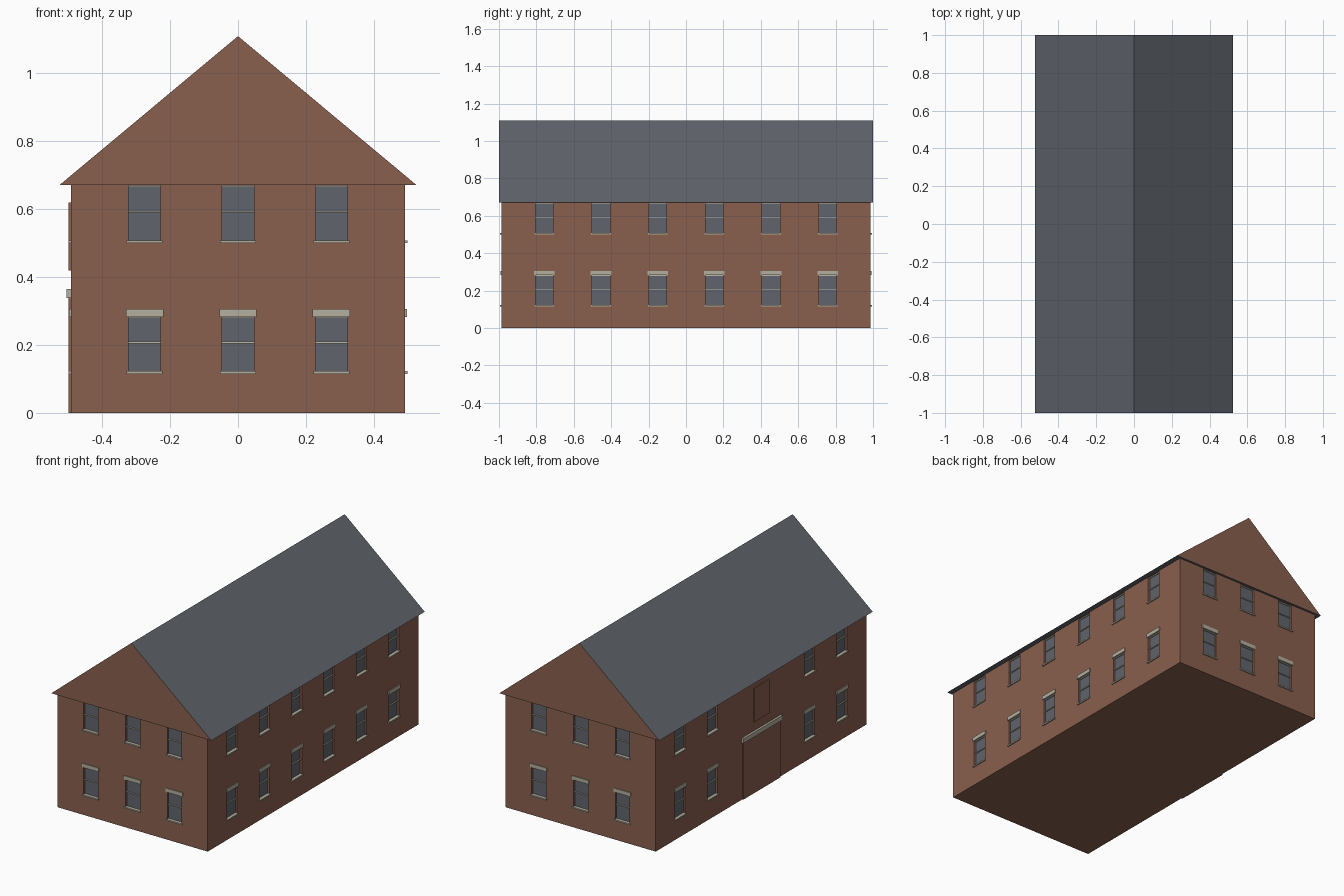
import bpy, bmesh
from math import radians
from mathutils import Matrix, Vector

cube = bpy.data.objects.get("Cube")
if cube:
    bpy.data.objects.remove(cube, do_unlink=True)


def material(name, rgb):
    m = bpy.data.materials.new(name)
    m.use_nodes = True
    m.diffuse_color = (*rgb, 1)
    m.node_tree.nodes["Principled BSDF"].inputs["Base Color"].default_value = (*rgb, 1)
    return m


BRICK = material("brick", (0.25, 0.115, 0.077))
SLATE = material("slate", (0.115, 0.125, 0.145))
GLASS = material("window glass", (0.117, 0.13, 0.15))
STONE = material("pale stone", (0.46, 0.43, 0.35))
CREAM = material("cream paint", (0.52, 0.50, 0.40))

HALF_X, HALF_Y, EAVES, RIDGE = 0.4925, 0.987, 0.672, 1.11
ROOF_X, ROOF_Y = 0.525, 1.0
WIN_W, RECESS = 0.094, 0.012
ROWS = ((0.12, 0.284), (0.505, 0.67))


def finish(name, bm, mats, matrix=None):
    if matrix:
        bm.transform(matrix)
    mesh = bpy.data.meshes.new(name)
    bm.to_mesh(mesh)
    bm.free()
    for m in mats:
        mesh.materials.append(m)
    ob = bpy.data.objects.new(name, mesh)
    bpy.context.collection.objects.link(ob)
    return ob


def add_box(bm, lo, hi):
    lo, hi = Vector(lo), Vector(hi)
    place = Matrix.Translation((lo + hi) / 2) @ Matrix.Diagonal((*(hi - lo), 1))
    bmesh.ops.create_cube(bm, size=1, matrix=place)


def quad(bm, points, mat=0):
    bm.faces.new([bm.verts.new(p) for p in points]).material_index = mat


def facade(side, matrix, half, centres):
    """Wall facing local -y with recessed windows, bars, sills and lintels."""
    spans = [(c - WIN_W / 2, c + WIN_W / 2) for c in centres]
    us = sorted([-half, half] + [u for s in spans for u in s])
    zs = [0, EAVES] + [z for r in ROWS for z in r]
    zs.sort()
    wall = bmesh.new()
    for i, (a, b) in enumerate(zip(us, us[1:])):
        for j, (lo, hi) in enumerate(zip(zs, zs[1:])):
            ring = [(a, lo), (b, lo), (b, hi), (a, hi)]
            if i % 2 and j % 2:
                # glass pane and its four reveals
                quad(wall, [(u, RECESS, z) for u, z in ring], 1)
                for p, q in zip(ring, ring[1:] + ring[:1]):
                    quad(wall, [(p[0], 0, p[1]), (q[0], 0, q[1]),
                                (q[0], RECESS, q[1]), (p[0], RECESS, p[1])])
            else:
                quad(wall, [(u, 0, z) for u, z in ring])
    bmesh.ops.remove_doubles(wall, verts=wall.verts, dist=1e-5)
    finish(side + "_wall", wall, [BRICK, GLASS], matrix)

    bars, sills, lintels = bmesh.new(), bmesh.new(), bmesh.new()
    for a, b in spans:
        for k, (lo, hi) in enumerate(ROWS):
            mid = lo + 0.088
            for z in (mid, hi - 0.002):
                add_box(bars, (a, 0.006, z - 0.003), (b, RECESS, z + 0.002))
            add_box(sills, (a - 0.006, -0.007, lo - 0.005), (b + 0.006, RECESS, lo + 0.003))
            if k == 0:
                add_box(lintels, (a - 0.008, -0.005, hi - 0.001), (b + 0.008, 0.01, hi + 0.022))
    finish(side + "_window_bars", bars, [CREAM], matrix)
    finish(side + "_sills", sills, [STONE], matrix)
    finish(side + "_lintels", lintels, [STONE], matrix)


def turned(angle, distance):
    return Matrix.Rotation(radians(angle), 4, "Z") @ Matrix.Translation((0, -distance, 0))


# Four walls; the doorway side skips its two middle windows
gable_windows = [-0.275, 0, 0.275]
long_windows = [(i - 2.5) * 0.303 for i in range(6)]
door_side = turned(-90, HALF_X)
facade("front", turned(0, HALF_Y), HALF_X, gable_windows)
facade("back", turned(180, HALF_Y), HALF_X, gable_windows)
facade("left", turned(90, HALF_X), HALF_Y, long_windows)
facade("right", door_side, HALF_Y, long_windows[:2] + long_windows[4:])

# Ground floor underside
bm = bmesh.new()
quad(bm, [(-HALF_X, -HALF_Y, 0), (-HALF_X, HALF_Y, 0), (HALF_X, HALF_Y, 0), (HALF_X, -HALF_Y, 0)])
finish("floor", bm, [BRICK])

# Pitched roof: slate slopes and eaves, brick gables
bm = bmesh.new()
ends = [[bm.verts.new((x, y, z)) for x, z in ((-ROOF_X, EAVES), (ROOF_X, EAVES), (0, RIDGE))]
        for y in (-ROOF_Y, ROOF_Y)]
for end in ends:
    bm.faces.new(end)
for i in range(3):
    j = (i + 1) % 3
    bm.faces.new((ends[0][i], ends[0][j], ends[1][j], ends[1][i]))
bmesh.ops.recalc_face_normals(bm, faces=bm.faces)
for f in bm.faces:
    f.material_index = 1 if abs(f.normal.y) > 0.9 else 0
finish("roof", bm, [SLATE, BRICK])

# Large door, its stone head and the loft hatch above
for name, lo, hi, mat in (
        ("large_door", (-0.174, -0.007, 0), (0.174, 0.005, 0.338), BRICK),
        ("door_head", (-0.185, -0.013, 0.338), (0.185, 0.005, 0.365), STONE),
        ("loft_hatch", (-0.07, -0.007, 0.42), (0.07, 0.005, 0.62), BRICK)):
    bm = bmesh.new()
    add_box(bm, lo, hi)
    finish(name, bm, [mat], door_side)
